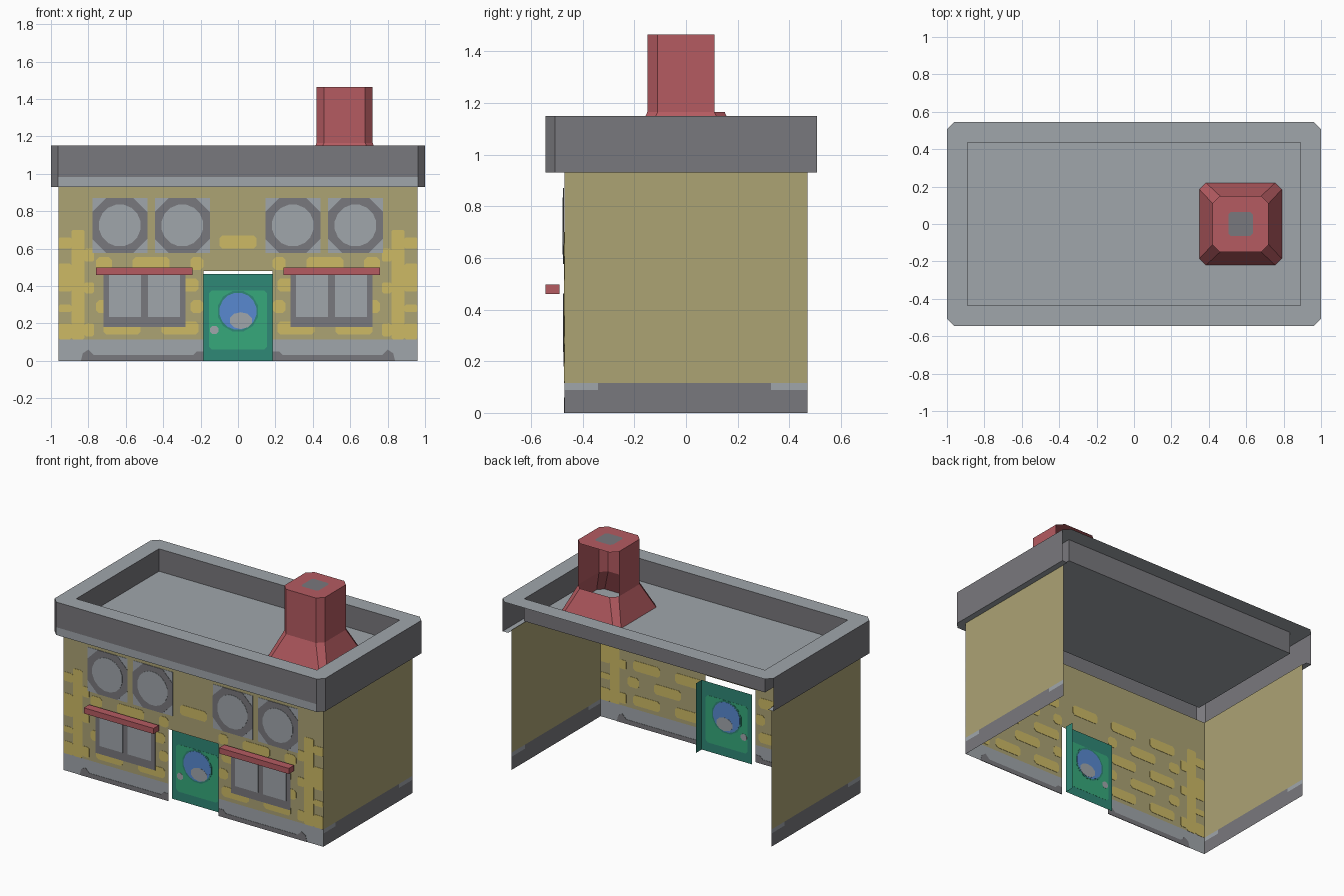
import bpy, bmesh, math

cube = bpy.data.objects.get("Cube")
if cube:
    bpy.data.objects.remove(cube, do_unlink=True)


def material(name, rgb):
    m = bpy.data.materials.new(name)
    m.use_nodes = True
    lin = [((c / 255 + 0.055) / 1.055) ** 2.4 for c in rgb] + [1]
    m.diffuse_color = lin
    m.node_tree.nodes["Principled BSDF"].inputs["Base Color"].default_value = lin
    return m


OLIVE = material("olive wall", (172, 163, 116))
YELLOW = material("yellow brick", (205, 186, 101))
LIGHT = material("light grey", (160, 166, 171))
DARK = material("dark grey", (121, 120, 125))
RED = material("brick red", (181, 91, 97))
GREEN = material("door green", (54, 169, 123))
TEAL = material("dark teal", (47, 136, 118))
BLUE = material("glass blue", (88, 137, 208))


def sheet(name, *groups):
    """Mesh from (material, list of polygons) groups."""
    bm = bmesh.new()
    mesh = bpy.data.meshes.new(name)
    for index, (mat, polygons) in enumerate(groups):
        mesh.materials.append(mat)
        for polygon in polygons:
            face = bm.faces.new([bm.verts.new(p) for p in polygon])
            face.material_index = index
    bmesh.ops.remove_doubles(bm, verts=bm.verts, dist=0.0005)
    bm.to_mesh(mesh)
    ob = bpy.data.objects.new(name, mesh)
    bpy.context.collection.objects.link(ob)
    return ob


def rect(x0, x1, z0, z1, cut=0):
    """Rectangle outline with optional cut corners."""
    if not cut:
        return [(x0, z0), (x1, z0), (x1, z1), (x0, z1)]
    c = cut
    return [(x0 + c, z0), (x1 - c, z0), (x1, z0 + c), (x1, z1 - c),
            (x1 - c, z1), (x0 + c, z1), (x0, z1 - c), (x0, z0 + c)]


def disc(x, z, rx, rz=None, n=16):
    rz = rz or rx
    return [(x + rx * math.cos(math.tau * (i + .5) / n),
             z + rz * math.sin(math.tau * (i + .5) / n)) for i in range(n)]


def plate(name, outlines, y0, y1, mat):
    """Extrude x-z outlines between two depths."""
    bm = bmesh.new()
    for outline in outlines:
        face = bm.faces.new([bm.verts.new((x, y0, z)) for x, z in outline])
        new = bmesh.ops.extrude_face_region(bm, geom=[face])["geom"]
        bmesh.ops.translate(bm, vec=(0, y1 - y0, 0),
                            verts=[v for v in new if isinstance(v, bmesh.types.BMVert)])
    bmesh.ops.recalc_face_normals(bm, faces=bm.faces)
    mesh = bpy.data.meshes.new(name)
    mesh.materials.append(mat)
    bm.to_mesh(mesh)
    ob = bpy.data.objects.new(name, mesh)
    bpy.context.collection.objects.link(ob)
    return ob


def upright(x0, x1, z0, z1, y):
    return [(x, y, z) for x, z in rect(x0, x1, z0, z1)]


def side_quad(x, y0, y1, z0, z1):
    return [(x, y, z) for y, z in rect(y0, y1, z0, z1)]


def ring(half_x, half_y, z, cut, cx=0):
    """Cut-corner loop; edge 4 is the back, 3 and 5 its corners."""
    return [(x + cx, y, z) for x, y in rect(-half_x, half_x, -half_y, half_y, cut)]


def bridge(a, b, skip=()):
    n = len(a)
    return [[a[i], a[(i + 1) % n], b[(i + 1) % n], b[i]] for i in range(n) if i not in skip]


# Walls, open at the back, with a doorway in the front
W, D, PLINTH, TOP = 0.96, 0.47, 0.115, 0.935
DOOR_W, DOOR_H = 0.185, 0.48
sheet("front_wall",
      (OLIVE, [upright(-W, -DOOR_W, PLINTH, DOOR_H, -D), upright(DOOR_W, W, PLINTH, DOOR_H, -D),
               upright(-W, W, DOOR_H, TOP, -D)]),
      (LIGHT, [upright(-W, -DOOR_W, 0, PLINTH, -D), upright(DOOR_W, W, 0, PLINTH, -D)]))
for s, label in ((-1, "right"), (1, "left")):
    x = s * W
    sheet(label + "_wall",
          (OLIVE, [side_quad(x, -D, D, PLINTH, TOP)]),
          (DARK, [side_quad(x, -D, D, 0, 0.088), side_quad(x, -0.34, 0.33, 0.088, PLINTH)]),
          (LIGHT, [side_quad(x, -D, -0.34, 0.088, PLINTH), side_quad(x, 0.33, D, 0.088, PLINTH)]))

# Plinth shadows, bricks and corner stones show on both faces of the wall
patches, bricks, quoins = [], [], []
for s in (-1, 1):
    patches.append([(s * x, z) for x, z in
                    ((DOOR_W, 0), (0.84, 0), (0.83, 0.04), (0.8, 0.06), (0.77, 0.03),
                     (0.24, 0.03), (0.22, 0.05), (DOOR_W, 0.05))])
    blocks = [(0.82, 0.89, 0.115, 0.7), (0.89, W, 0.115, 0.2), (0.89, W, 0.26, 0.3),
              (0.89, W, 0.37, 0.52), (0.89, W, 0.6, 0.66),
              (0.77, 0.82, 0.13, 0.2), (0.77, 0.82, 0.36, 0.42), (0.77, 0.82, 0.53, 0.6)]
    for x0, x1, z0, z1 in blocks:
        quoins.append(rect(min(s * x0, s * x1), max(s * x0, s * x1), z0, z1, 0.008))
for row in range(5):
    z = 0.175 + 0.115 * row
    for k in range(-3, 4):
        x = (k + 0.5 * (row % 2)) * 0.31
        x0, x1 = max(x - 0.1, -0.76), min(x + 0.1, 0.76)
        if z < 0.54 and x0 < DOOR_W and x1 > -DOOR_W:
            if x < 0:
                x1 = -DOOR_W
            elif x > 0:
                x0 = DOOR_W
        if x1 - x0 > 0.06 and not (z < 0.5 and abs(x) < 0.05):
            bricks.append(rect(x0, x1, z - 0.034, z + 0.034, 0.016))
plate("plinth_patches", patches, -D - .002, -D + .002, DARK)
plate("bricks", bricks, -D - .002, -D + .002, YELLOW)
plate("corner_stones", quoins, -D - .002, -D + .002, YELLOW)

# Round upper windows
Y = -D - 0.004
for i, cx in enumerate((-0.632, -0.298, 0.293, 0.628), 1):
    r = 0.147
    plate(f"round_window_{i}_panel", [rect(cx - r, cx + r, 0.577, 0.871)], Y, Y + .002, LIGHT)
    plate(f"round_window_{i}_ring", [rect(cx - r, cx + r, 0.577, 0.871, 0.075)], Y - .002, Y, DARK)
    plate(f"round_window_{i}_glass", [disc(cx, 0.724, 0.113)], Y - .004, Y - .002, LIGHT)

# Lower windows with awnings
for cx, label in ((-0.5, "right"), (0.5, "left")):
    plate(label + "_window_frame", [rect(cx - .22, cx + .22, 0.18, 0.465)], Y, Y + .002, DARK)
    plate(label + "_window_panes", [rect(cx - .19, cx - .018, 0.235, 0.46),
                                    rect(cx + .018, cx + .19, 0.235, 0.46)], Y - .003, Y, LIGHT)
    plate(label + "_awning", [rect(cx - .258, cx + .258, 0.46, 0.498)], -0.545, -0.49, RED)

# Recessed door with one jamb behind it
DY = -0.43


def door_part(name, outline, half, mat):
    plate(name, [outline], DY - half, DY + half, mat)


sheet("door", (TEAL, [upright(-DOOR_W, DOOR_W, 0, 0.465, DY)]))
sheet("door_jamb", (TEAL, [side_quad(DOOR_W, DY, DY + 0.06, 0, 0.465)]))
door_part("door_panel", rect(-0.155, 0.155, 0.06, 0.375, 0.015), .001, GREEN)
door_part("door_window_rim", disc(0, 0.265, 0.112, n=12), .002, TEAL)
door_part("door_window", disc(0, 0.265, 0.1), .003, BLUE)
door_part("door_window_shine", disc(0.015, 0.215, 0.062, 0.045, 10), .004, LIGHT)
door_part("door_handle", disc(-0.127, 0.165, 0.024, n=8), .002, LIGHT)

# Roof rim: hollow parapet without its back outer face
LOW, STRIPE, HIGH, FLOOR = 0.93, 0.982, 1.15, 1.0
OX, OY, CUT, IX, IY = 1.0, 0.545, 0.038, 0.89, 0.437
outer = {z: ring(OX, OY, z, CUT) for z in (LOW, STRIPE, HIGH)}
inner_top = [(x, y, HIGH) for x, y in rect(-IX, IX, -IY, IY)]
inner_low = [(x, y, FLOOR) for x, y, z in inner_top]
back = (3, 4, 5)
o, t = outer[HIGH], inner_top
top_faces = [[o[0], o[1], t[1], t[0]], [o[1], o[2], t[1]], [o[2], o[3], t[2], t[1]],
             [o[3], o[4], t[2]], [o[4], o[5], t[3], t[2]], [o[5], o[6], t[3]],
             [o[6], o[7], t[0], t[3]], [o[7], o[0], t[0]]]
lower_band = bridge(outer[LOW], outer[STRIPE], back)
b = outer[LOW]
fl, fr = (-W, -D, LOW), (W, -D, LOW)
under = [[b[0], b[1], fr, fl], [b[1], b[2], fr], [b[7], b[0], fl],
         [b[2], b[3], (W, b[3][1], LOW), fr], [b[6], b[7], fl, (-W, b[6][1], LOW)]]
sheet("roof_rim",
      (DARK, bridge(outer[STRIPE], outer[HIGH], back) + lower_band[1:] + bridge(inner_top, inner_low)),
      (LIGHT, top_faces + lower_band[:1] + under))
sheet("roof_floor", (LIGHT, [inner_low]))

# Chimney: flared foot, shaft open at the back, capped top
CX = 0.57
foot = ring(0.22, 0.22, FLOOR, 0.035, CX)
neck = ring(0.15, 0.15, 1.165, 0.04, CX)
crown = ring(0.15, 0.15, 1.465, 0.04, CX)
sheet("chimney", (RED, bridge(foot, neck) + bridge(neck, crown, back) + [crown]))
flue = [(x, y, 1.467) for x, y, z in ring(0.065, 0.065, 0, 0.014, CX)]
sheet("chimney_flue", (DARK, [flue]))
